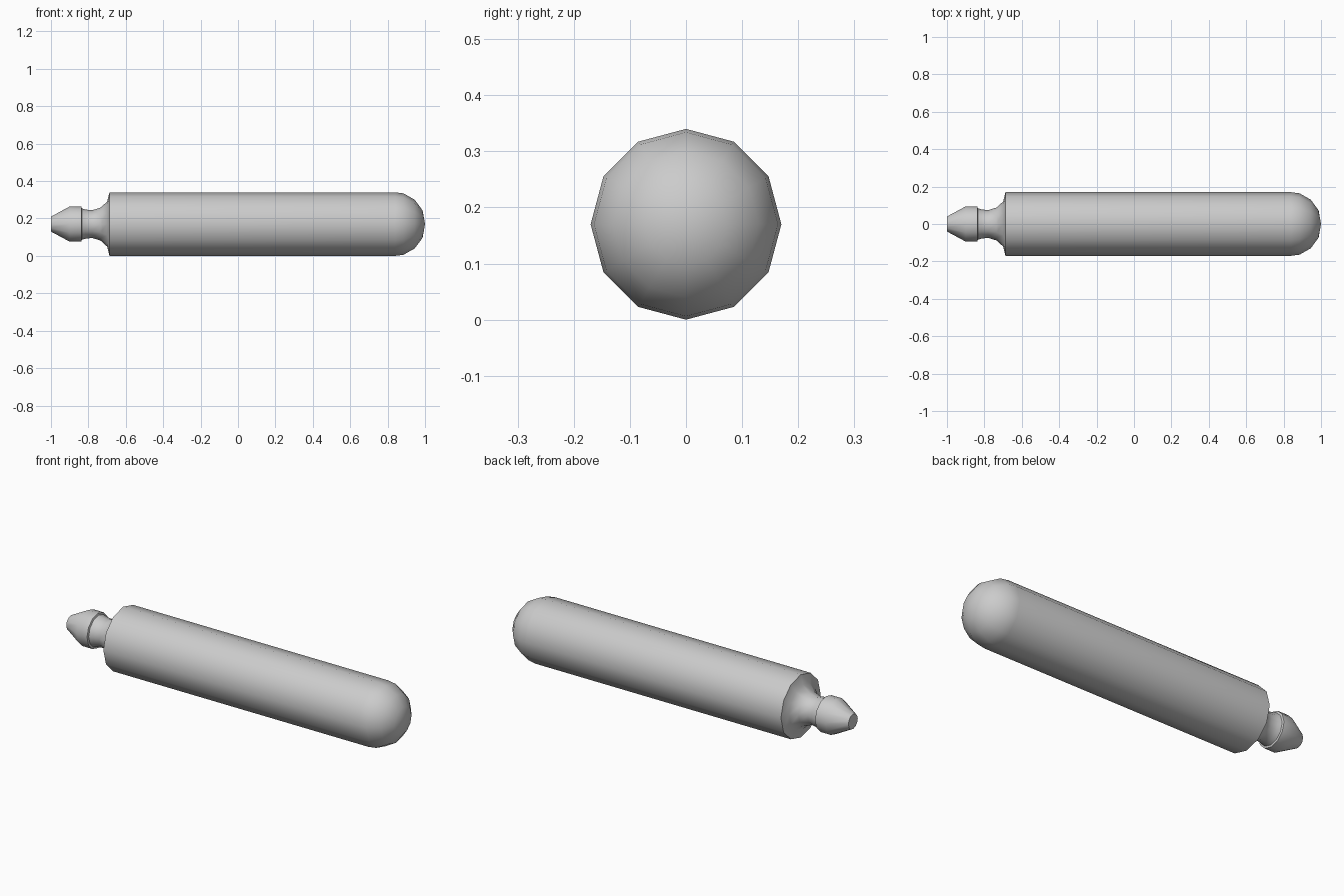
import bpy, bmesh, math

if "Cube" in bpy.data.objects:
    bpy.data.objects.remove(bpy.data.objects["Cube"])

SIDES = 12
AXIS_Z = 0.17


def lathe(name, profile):
    """Revolve (x, radius) points about the long axis; close both ends."""
    bm = bmesh.new()
    rings = []
    for x, r in profile:
        if r == 0:
            rings.append([bm.verts.new((x, 0, AXIS_Z))])
            continue
        rings.append([bm.verts.new((x, r * math.sin(a), AXIS_Z + r * math.cos(a)))
                      for a in (2 * math.pi * i / SIDES for i in range(SIDES))])
    for a, b in zip(rings, rings[1:]):
        for i in range(SIDES):
            j = (i + 1) % SIDES
            if len(b) == 1:
                bm.faces.new((a[i], a[j], b[0]))
            else:
                bm.faces.new((a[i], a[j], b[j], b[i]))
    for ring in (rings[0], rings[-1]):
        if len(ring) > 1:
            bm.faces.new(ring)
    bmesh.ops.recalc_face_normals(bm, faces=bm.faces)
    mesh = bpy.data.meshes.new(name)
    bm.to_mesh(mesh)
    bm.free()
    obj = bpy.data.objects.new(name, mesh)
    bpy.context.collection.objects.link(obj)
    bpy.ops.object.select_all(action='DESELECT')
    obj.select_set(True)
    bpy.context.view_layer.objects.active = obj
    bpy.ops.object.shade_smooth_by_angle(angle=math.radians(45))
    return obj


# Tapered tip, stepped neck, flared shoulder, long barrel and domed end
tip = [(-1.0, 0.04), (-0.9, 0.094), (-0.838, 0.094)]
neck = [(-0.835, 0.084), (-0.815, 0.078), (-0.78, 0.074), (-0.735, 0.088),
        (-0.70, 0.12)]
barrel = [(-0.687, 0.17), (0.84, 0.17)]
dome = [(0.885, 0.164), (0.945, 0.13), (0.987, 0.073), (1.0, 0)]
lathe("plunger_pin", tip + neck + barrel + dome)
